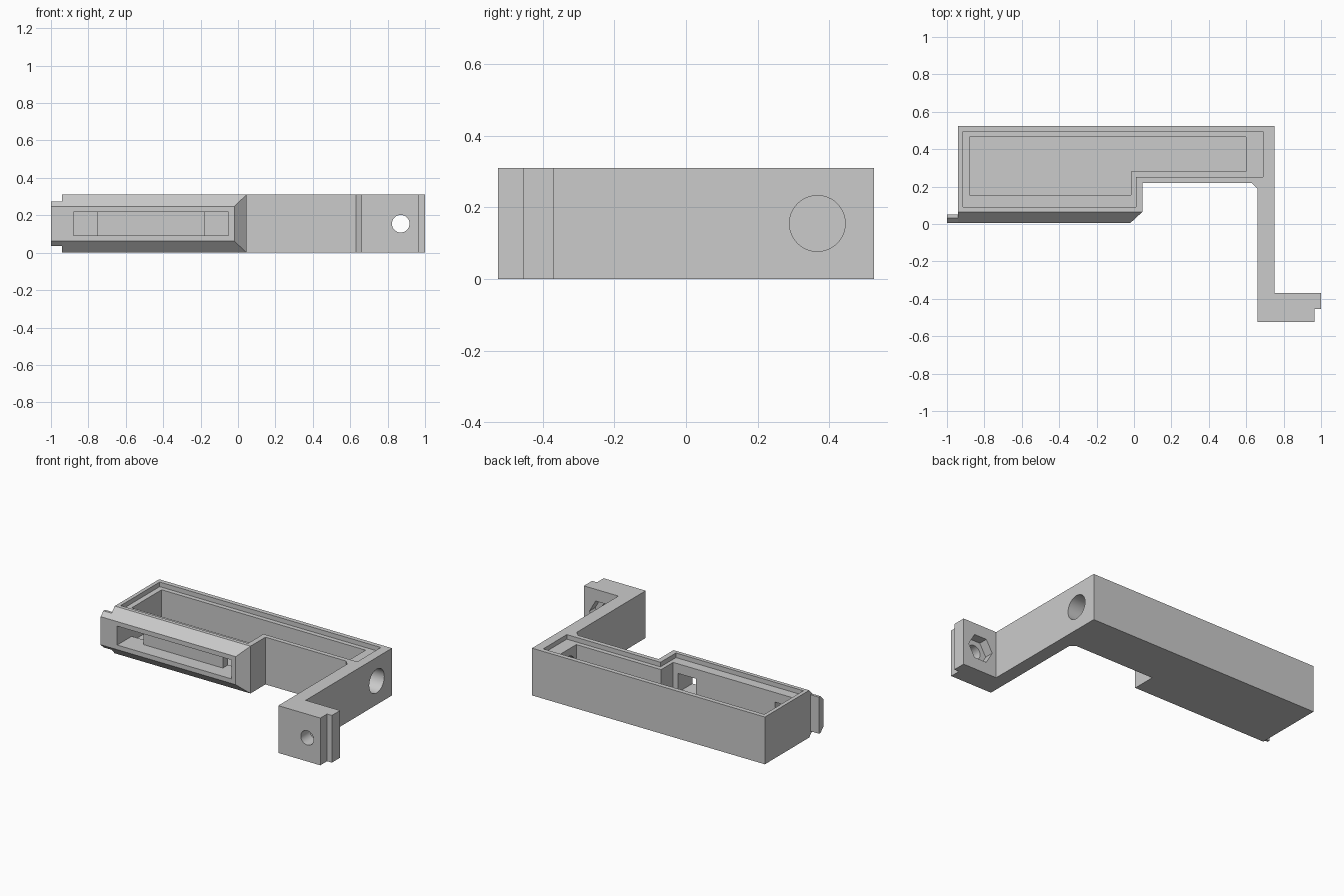
import bpy, bmesh, math
from mathutils import Matrix, Vector

cube = bpy.data.objects.get("Cube")
if cube:
    bpy.data.objects.remove(cube, do_unlink=True)

grey = bpy.data.materials.new("matte_grey")
grey.use_nodes = True
colour = (0.6, 0.6, 0.6, 1)
grey.diffuse_color = colour
grey.node_tree.nodes["Principled BSDF"].inputs["Base Color"].default_value = colour


def finish(name, bm):
    bmesh.ops.recalc_face_normals(bm, faces=bm.faces)
    mesh = bpy.data.meshes.new(name)
    bm.to_mesh(mesh)
    bm.free()
    mesh.materials.append(grey)
    obj = bpy.data.objects.new(name, mesh)
    bpy.context.collection.objects.link(obj)
    return obj


def prism(name, points, offset):
    """Extrude a closed outline by an offset vector."""
    bm = bmesh.new()
    face = bm.faces.new([bm.verts.new(p) for p in points])
    new = bmesh.ops.extrude_face_region(bm, geom=[face])["geom"]
    verts = [g for g in new if isinstance(g, bmesh.types.BMVert)]
    bmesh.ops.translate(bm, verts=verts, vec=Vector(offset))
    return finish(name, bm)


def plan(name, outline, z0, z1):
    return prism(name, [(x, y, z0) for x, y in outline], (0, 0, z1 - z0))


def box(name, x0, x1, y0, y1, z0, z1):
    return plan(name, [(x0, y0), (x1, y0), (x1, y1), (x0, y1)], z0, z1)


def rod(name, centre, radius, length, axis, sides):
    bm = bmesh.new()
    bmesh.ops.create_cone(bm, cap_ends=True, segments=sides, radius1=radius,
                          radius2=radius, depth=length)
    turn = Matrix.Rotation(math.pi / 2, 4, axis)
    # start the polygon on the x axis
    if sides == 6:
        first = max(v.co.x for v in bm.verts)
        if first < radius * 0.95:
            turn = turn @ Matrix.Rotation(math.pi / 6, 4, "Z")
    bmesh.ops.transform(bm, matrix=Matrix.Translation(centre) @ turn, verts=bm.verts)
    return finish(name, bm)


def combine(target, tool, operation):
    mod = target.modifiers.new(operation.lower(), "BOOLEAN")
    mod.operation, mod.solver, mod.object = operation, "EXACT", tool
    bpy.context.view_layer.objects.active = target
    bpy.ops.object.modifier_apply(modifier=mod.name)
    bpy.data.objects.remove(tool, do_unlink=True)


TOP, MID = 0.31, 0.155

# Tray, arm and stepped foot share one outline
body = plan("tray_with_arm", [
    (-0.94, 0.525), (0.75, 0.525), (0.75, -0.37), (1.0, -0.37), (1.0, -0.455),
    (0.965, -0.455), (0.965, -0.525), (0.66, -0.525), (0.66, 0.19), (0.63, 0.22),
    (0.045, 0.22), (0.045, 0.065), (-0.94, 0.065)], 0, TOP)

# Front nose, bevelled at top, bottom and one end
bm = bmesh.new()
for y, x1, inset in ((0.065, 0.045, 0), (0.005, -0.02, 0.063)):
    for x in (-0.94, x1):
        for z in (inset, TOP - inset):
            bm.verts.new((x, y, z))
bmesh.ops.convex_hull(bm, input=bm.verts)
combine(body, finish("nose", bm), "UNION")

# Side tab carrying on the nose section
tab = [(0.05, 0.035), (0.033, 0.035), (0.005, 0.063)]
tab += [(y, TOP - z) for y, z in reversed(tab)]
combine(body, prism("side_tab", [(-1.0, y, z) for y, z in tab], (0.06, 0, 0)), "UNION")

# Lid recess and main cavity
cutters = [
    plan("lid_recess", [(-0.915, 0.495), (0.69, 0.495), (0.69, 0.25), (0.01, 0.25),
                        (0.01, 0.09), (-0.915, 0.09)], TOP - 0.03, TOP + 0.1),
    plan("cavity", [(-0.88, 0.465), (0.6, 0.465), (0.6, 0.28), (-0.015, 0.28),
                    (-0.015, 0.155), (-0.88, 0.155)], 0.06, TOP + 0.1),
    # Front slot with an opening at each end
    box("slot", -0.88, -0.05, -0.1, 0.1, 0.093, 0.217),
    box("slot_opening_1", -0.88, -0.755, 0.05, 0.2, 0.093, 0.217),
    box("slot_opening_2", -0.18, -0.05, 0.05, 0.2, 0.093, 0.217),
    # Cable hole, bolt hole and nut pocket
    rod("cable_hole", (0.7, 0.367, MID), 0.078, 0.3, "Y", 48),
    rod("bolt_hole", (0.87, -0.45, MID), 0.047, 0.4, "X", 32),
    rod("nut_pocket", (0.87, -0.37, MID), 0.09, 0.12, "X", 6),
]
for cutter in cutters:
    combine(body, cutter, "DIFFERENCE")

# Smooth the round holes, keep edges sharp
bpy.ops.object.select_all(action="DESELECT")
body.select_set(True)
bpy.context.view_layer.objects.active = body
bpy.ops.object.shade_smooth_by_angle(angle=math.radians(25))
